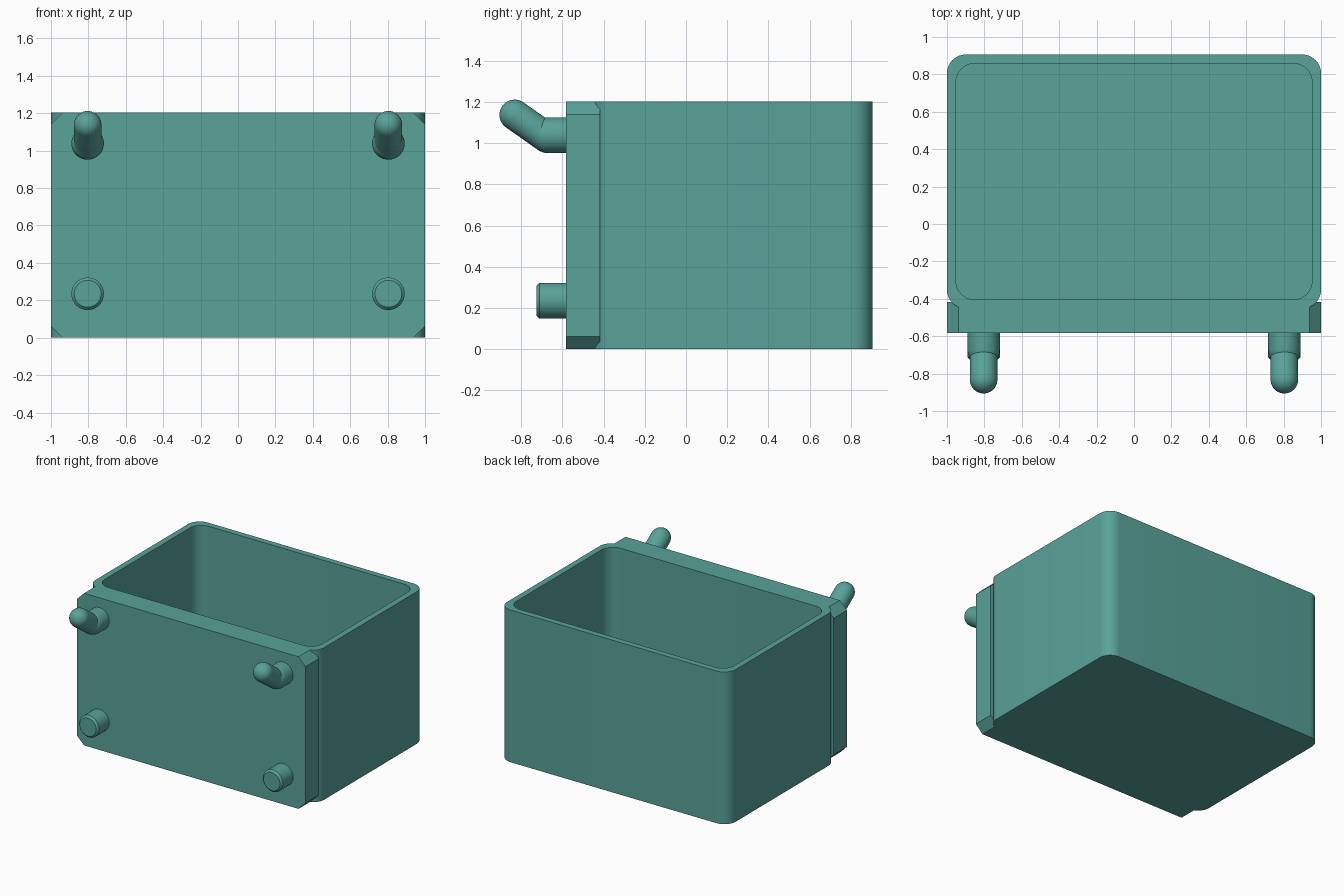
import bpy, bmesh
from math import sin, cos, pi, radians
from mathutils import Vector

if "Cube" in bpy.data.objects:
    bpy.data.objects.remove(bpy.data.objects["Cube"])

H = 1.203           # bin height
SEG = 32            # sides of the round pegs

teal = bpy.data.materials.new("teal")
teal.diffuse_color = (0.10, 0.36, 0.32, 1)
teal.use_nodes = True
teal.node_tree.nodes["Principled BSDF"].inputs["Base Color"].default_value = teal.diffuse_color


def finish(name, bm):
    bmesh.ops.recalc_face_normals(bm, faces=bm.faces[:])
    mesh = bpy.data.meshes.new(name)
    bm.to_mesh(mesh)
    bm.free()
    ob = bpy.data.objects.new(name, mesh)
    ob.data.materials.append(teal)
    bpy.context.collection.objects.link(ob)
    return ob


def smooth(ob):
    bpy.ops.object.select_all(action='DESELECT')
    ob.select_set(True)
    bpy.context.view_layer.objects.active = ob
    bpy.ops.object.shade_smooth_by_angle(angle=radians(30))


def rounded_rect(x, y0, y1, r, n=10):
    corners = [(x - r, y1 - r, 0), (-x + r, y1 - r, 1), (-x + r, y0 + r, 2), (x - r, y0 + r, 3)]
    return [(cx + r * cos((q + i / n) * pi / 2), cy + r * sin((q + i / n) * pi / 2))
            for cx, cy, q in corners for i in range(n + 1)]


def lathe(name, profile, start, direction):
    """Revolve (radius, distance) points around an axis; closes both ends."""
    bm = bmesh.new()
    rot = Vector(direction).to_track_quat('Z', 'Y')
    rings = []
    for r, h in profile:
        rings.append([bm.verts.new(Vector(start) + rot @ Vector(
            (r * cos(2 * pi * i / SEG), r * sin(2 * pi * i / SEG), h))) for i in range(SEG)])
    for a, b in zip(rings, rings[1:]):
        for i in range(SEG):
            j = (i + 1) % SEG
            bm.faces.new((a[i], a[j], b[j], b[i]))
    bm.faces.new(rings[0])
    bm.faces.new(rings[-1])
    ob = finish(name, bm)
    smooth(ob)
    return ob


def dome(r, h, n=10):
    """Hemispherical end centred at distance h."""
    return [(r * cos(k / n * pi / 2) + 1e-4, h + r * sin(k / n * pi / 2)) for k in range(n + 1)]


# open bin: outer shell, rim, inner walls and floor
bm = bmesh.new()
outer = rounded_rect(1.0, -0.452, 0.906, 0.1)
inner = rounded_rect(0.952, -0.404, 0.858, 0.1)
loops = [[bm.verts.new((x, y, z)) for x, y in pts]
         for pts, z in ((outer, 0), (outer, H), (inner, H), (inner, 0.05))]
for a, b in zip(loops, loops[1:]):
    for i in range(len(a)):
        j = (i + 1) % len(a)
        bm.faces.new((a[i], a[j], b[j], b[i]))
bm.faces.new(loops[0])
bm.faces.new(loops[-1])
storage_bin = finish("storage_bin", bm)

# mounting plate with clipped corners
c = 0.062
outline = [(-1, c), (-1 + c, 0), (1 - c, 0), (1, c), (1, H - c), (1 - c, H), (-1 + c, H), (-1, H - c)]
bm = bmesh.new()
face = bm.faces.new([bm.verts.new((x, -0.584, z)) for x, z in outline])
ext = bmesh.ops.extrude_face_region(bm, geom=[face])
bmesh.ops.translate(bm, vec=(0, 0.167, 0),
                    verts=[v for v in ext["geom"] if isinstance(v, bmesh.types.BMVert)])
if not face.is_valid or len(bm.faces) == 9:
    bm.faces.new([v for v in bm.verts if v.co.y < -0.5])
plate = finish("mounting_plate", bm)

# fuse the plate to the bin
mod = storage_bin.modifiers.new("fuse", 'BOOLEAN')
mod.operation, mod.solver, mod.object = 'UNION', 'EXACT', plate
bpy.context.view_layer.objects.active = storage_bin
bpy.ops.object.modifier_apply(modifier=mod.name)
bpy.data.objects.remove(plate)
smooth(storage_bin)

# pegs and hooks on both sides
R, r = 0.087, 0.074
elbow, tip = Vector((0, -0.669, 1.023)), Vector((0, -0.832, 1.138))
for side, sx in (("left", -0.804), ("right", 0.804)):
    off = Vector((sx, 0, 0))
    lathe("lower_peg_" + side, [(R, 0), (R, 0.147), (R - 0.015, 0.162)],
          (sx, -0.565, 0.235), (0, -1, 0))
    lathe("hook_base_" + side, [(R, 0)] + dome(R, 0.104), (sx, -0.565, 1.039), (0, -1, 0))
    length = (tip - elbow).length
    lathe("hook_arm_" + side, [(r, 0)] + dome(r, length), elbow + off, tip - elbow)
